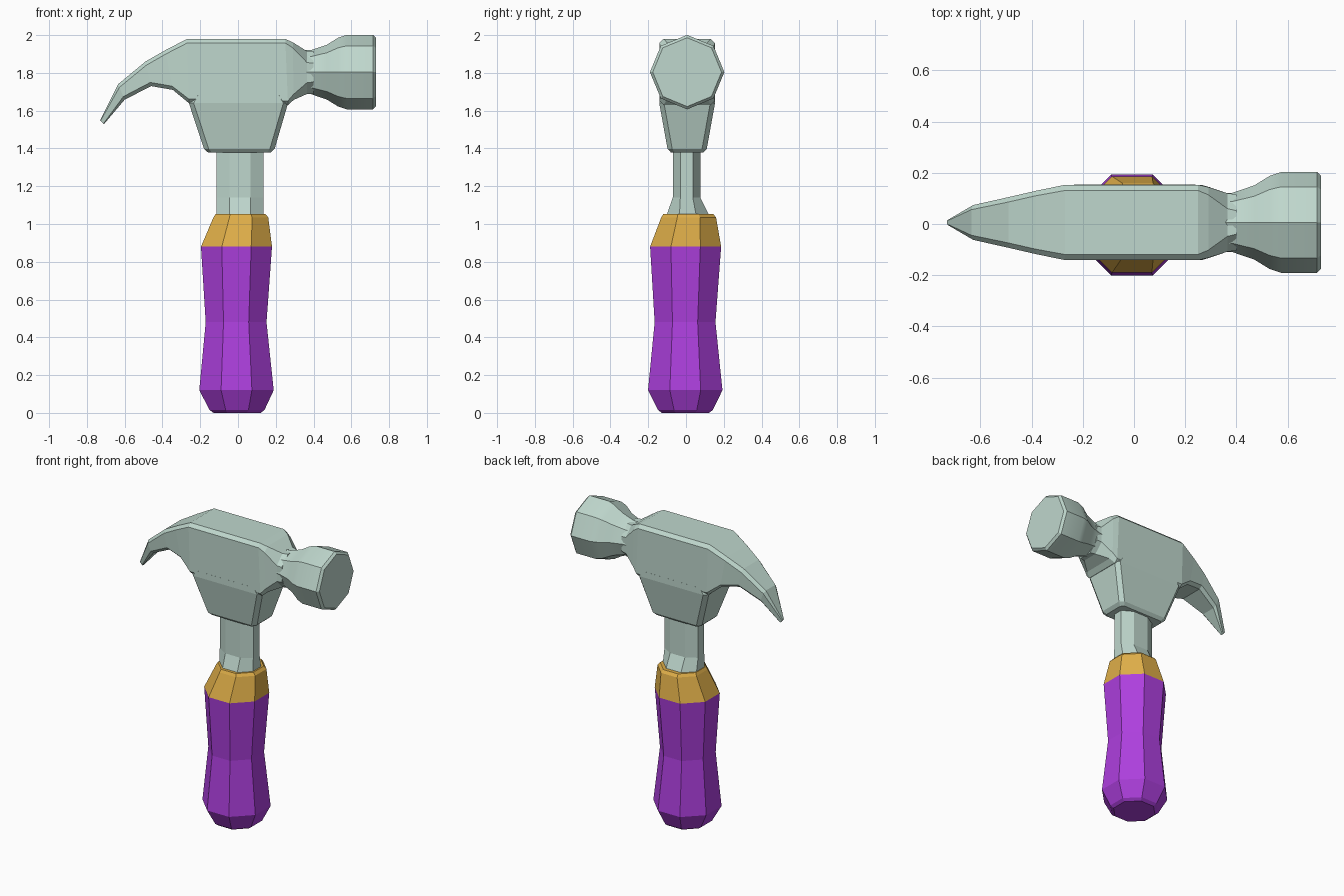
import bpy, bmesh, math
from mathutils import Vector

if "Cube" in bpy.data.objects:
    bpy.data.objects.remove(bpy.data.objects["Cube"])


def material(name, rgb):
    m = bpy.data.materials.new(name)
    m.diffuse_color = (*rgb, 1)
    m.use_nodes = True
    m.node_tree.nodes["Principled BSDF"].inputs["Base Color"].default_value = m.diffuse_color
    return m


steel = material("pale green steel", (0.52, 0.68, 0.61))
purple = material("purple grip", (0.42, 0.05, 0.73))
gold = material("gold collar", (0.73, 0.42, 0.065))


def loft(name, rings, mat, smooth=False):
    """Skin a list of equal-length rings and cap both ends."""
    bm = bmesh.new()
    loops = [[bm.verts.new(p) for p in r] for r in rings]
    n = len(rings[0])
    for a, b in zip(loops, loops[1:]):
        for i in range(n):
            j = (i + 1) % n
            bm.faces.new((a[i], a[j], b[j], b[i]))
    bm.faces.new(loops[0][::-1])
    bm.faces.new(loops[-1])
    bmesh.ops.recalc_face_normals(bm, faces=bm.faces)
    me = bpy.data.meshes.new(name)
    bm.to_mesh(me)
    bm.free()
    me.materials.append(mat)
    ob = bpy.data.objects.new(name, me)
    bpy.context.collection.objects.link(ob)
    if smooth:
        bpy.ops.object.select_all(action='DESELECT')
        ob.select_set(True)
        bpy.context.view_layer.objects.active = ob
        bpy.ops.object.shade_smooth_by_angle(angle=math.radians(25))
    return ob


def chamfered(hu, hv, cu, cv):
    """Eight corners of a rectangle with cut corners."""
    return [(hu, -hv + cv), (hu, hv - cv), (hu - cu, hv), (-hu + cu, hv),
            (-hu, hv - cv), (-hu, -hv + cv), (-hu + cu, -hv), (hu - cu, -hv)]


def level(z, cx, cy, hx, hy, cu, cv):
    return [(cx + u, cy + v, z) for u, v in chamfered(hx, hy, cu, cv)]


def octagon(z, cx, cy, r):
    c = r * (2 - math.sqrt(2))
    return level(z, cx, cy, r, r, c, c)


# Grip and collar
loft("grip", [octagon(0.0, -0.005, -0.003, 0.125),
              octagon(0.015, -0.005, -0.003, 0.145),
              octagon(0.12, -0.008, -0.004, 0.197),
              octagon(0.48, -0.01, -0.005, 0.161),
              octagon(0.88, -0.008, -0.002, 0.188)], purple)
loft("collar", [octagon(0.88, -0.008, -0.002, 0.188),
                octagon(1.035, 0.015, 0.014, 0.145),
                octagon(1.053, 0.013, 0.012, 0.132)], gold)

# Shaft, flared where it leaves the collar
loft("shaft", [level(1.04, 0.01, 0.01, 0.125, 0.115, 0.07, 0.07),
               level(1.14, 0.01, 0.003, 0.125, 0.073, 0.07, 0.04),
               level(1.42, 0.01, 0.003, 0.125, 0.073, 0.07, 0.04)], steel)

# Head with claw: stations of (top point, bottom point, half width, chamfer)
Y = 0.006
stations = [((-0.73, 1.55), (-0.71, 1.528), 0.010, 0.004),
            ((-0.635, 1.74), (-0.60, 1.658), 0.068, 0.018),
            ((-0.49, 1.86), (-0.46, 1.73), 0.100, 0.020),
            ((-0.385, 1.92), (-0.345, 1.71), 0.124, 0.020),
            ((-0.27, 1.98), (-0.26, 1.64), 0.147, 0.022),
            ((0.25, 1.98), (0.265, 1.63), 0.147, 0.022),
            ((0.29, 1.962), (0.295, 1.657), 0.138, 0.030),
            ((0.365, 1.915), (0.365, 1.688), 0.114, 0.060),
            ((0.40, 1.915), (0.40, 1.688), 0.110, 0.064)]
rings = []
for top, bot, w, c in stations:
    t, b = Vector((top[0], Y, top[1])), Vector((bot[0], Y, bot[1]))
    mid, axis = (t + b) / 2, (t - b).normalized()
    rings.append([mid + Vector((0, u, 0)) + axis * v
                  for u, v in chamfered(w, (t - b).length / 2, c, c)])
loft("head_and_claw", rings, steel)

# Socket under the head that holds the shaft
loft("socket", [level(1.378, 0.007, Y, 0.165, 0.085, 0.02, 0.02),
                level(1.398, 0.007, Y, 0.187, 0.104, 0.025, 0.025),
                level(1.64, 0.0025, Y, 0.2625, 0.1475, 0.025, 0.025),
                level(1.68, 0.0025, Y, 0.24, 0.1475, 0.025, 0.025)], steel)

# Striking face: eight-sided turned profile along x
profile = [(0.34, 0.116), (0.385, 0.116), (0.47, 0.145), (0.53, 0.182),
           (0.575, 0.197), (0.715, 0.197), (0.73, 0.182)]
loft("striking_face",
     [[(x, Y + r * math.sin(k * math.pi / 4), 1.804 + r * math.cos(k * math.pi / 4))
       for k in range(8)] for x, r in profile], steel, smooth=True)
